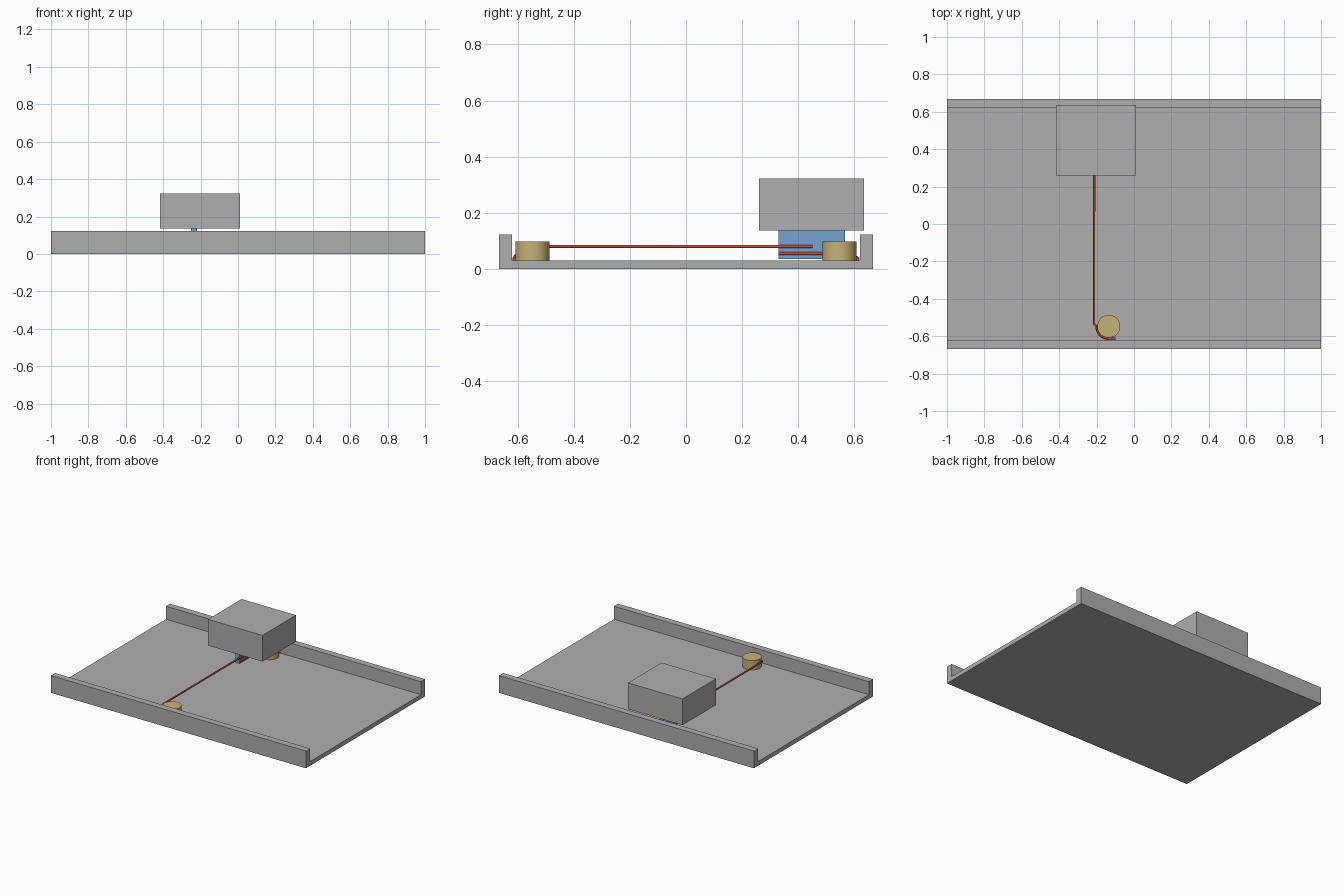
import bpy, bmesh, math
from mathutils import Vector

if "Cube" in bpy.data.objects:
    bpy.data.objects.remove(bpy.data.objects["Cube"])


def material(name, rgb):
    m = bpy.data.materials.new(name)
    m.diffuse_color = (*rgb, 1)
    m.use_nodes = True
    m.node_tree.nodes["Principled BSDF"].inputs["Base Color"].default_value = m.diffuse_color
    return m


GREY = material("grey", (0.43, 0.43, 0.43))
TAN = material("tan", (0.56, 0.45, 0.19))
BLUE = material("blue", (0.18, 0.37, 0.62))
RED = material("red", (0.58, 0.10, 0.06))


def finish(bm, name, mat):
    bmesh.ops.recalc_face_normals(bm, faces=bm.faces)
    mesh = bpy.data.meshes.new(name)
    bm.to_mesh(mesh)
    bm.free()
    mesh.materials.append(mat)
    ob = bpy.data.objects.new(name, mesh)
    bpy.context.collection.objects.link(ob)
    return ob


def box(name, x, y, z, mat):
    bm = bmesh.new()
    bmesh.ops.create_cube(bm, size=1)
    for v in bm.verts:
        v.co = [lo + (c + 0.5) * (hi - lo) for c, (lo, hi) in zip(v.co, (x, y, z))]
    return finish(bm, name, mat)


def extrude_x(name, profile, x0, x1, mat):
    bm = bmesh.new()
    face = bm.faces.new([bm.verts.new((x0, y, z)) for y, z in profile])
    ext = bmesh.ops.extrude_face_region(bm, geom=[face])
    moved = [g for g in ext["geom"] if isinstance(g, bmesh.types.BMVert)]
    bmesh.ops.translate(bm, verts=moved, vec=(x1 - x0, 0, 0))
    return finish(bm, name, mat)


def cord(name, points, radius=0.006):
    curve = bpy.data.curves.new(name, "CURVE")
    curve.dimensions = "3D"
    curve.bevel_depth = radius
    curve.bevel_resolution = 1
    curve.use_fill_caps = True
    sp = curve.splines.new("POLY")
    sp.points.add(len(points) - 1)
    for p, co in zip(sp.points, points):
        p.co = (*co, 1)
    curve.materials.append(RED)
    ob = bpy.data.objects.new(name, curve)
    bpy.context.collection.objects.link(ob)


# Channel-shaped tray with a raised lip along the front and back
half = [(0.667, 0), (0.667, 0.122), (0.62, 0.122), (0.62, 0.03)]
extrude_x("tray", half + [(-y, z) for y, z in reversed(half)], -1, 1, GREY)

# Block carried by a thin blue plate
box("carriage_block", (-0.417, 0.01), (0.26, 0.635), (0.137, 0.323), GREY)
box("carriage_plate", (-0.251, -0.219), (0.33, 0.567), (0.035, 0.137), BLUE)

# Pulley drums, each with a cord that wraps outward and down to the tray
PX, PY, PR = -0.135, 0.547, 0.061
for side, label, cord_z in ((-1, "front", 0.08), (1, "back", 0.055)):
    bm = bmesh.new()
    bmesh.ops.create_cone(bm, cap_ends=True, segments=48, radius1=PR, radius2=PR, depth=0.067)
    bmesh.ops.translate(bm, verts=bm.verts, vec=(PX, side * PY, 0.0635))
    drum = finish(bm, label + "_drum", TAN)
    bpy.ops.object.select_all(action="DESELECT")
    bpy.context.view_layer.objects.active = drum
    drum.select_set(True)
    bpy.ops.object.shade_smooth_by_angle()
    wrap = []
    for i in range(11):
        a = math.radians(180 + 9 * i)
        r = PR + 0.005
        wrap.append(Vector((PX + r * math.cos(a), -side * (PY * -1 + r * math.sin(a)),
                            cord_z + (0.034 - cord_z) * i / 10)))
    start = (-0.213, 0.45 if side < 0 else 0.33, cord_z)
    cord(label + "_cord", [start, (-0.213, side * 0.535, cord_z)] + wrap
         + [(-0.10, side * 0.612, 0.034)])
